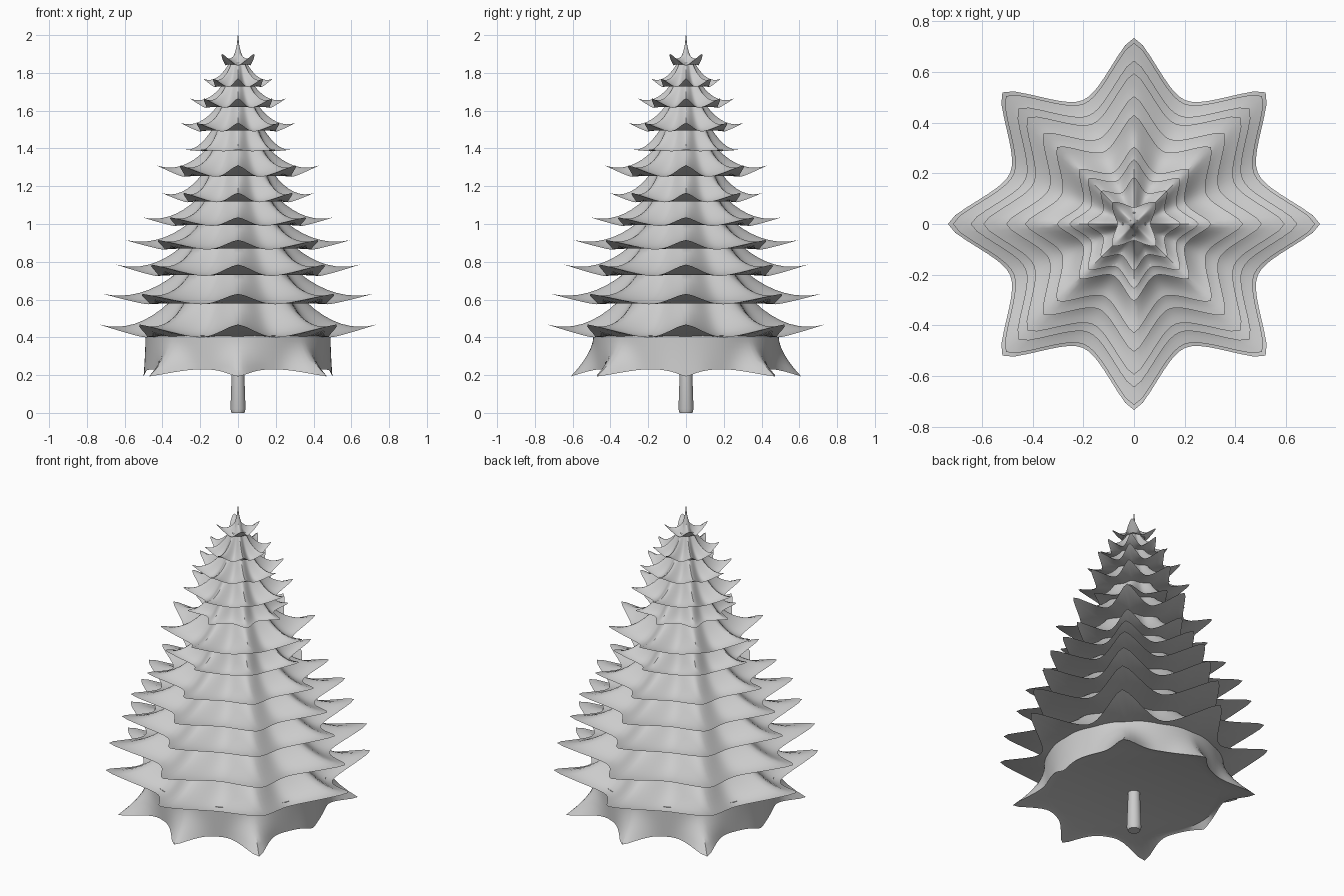
import bpy, bmesh, math

old = bpy.data.objects.get("Cube")
if old:
    bpy.data.objects.remove(old, do_unlink=True)

grey = bpy.data.materials.new("plain_grey")
grey.use_nodes = True
colour = (0.6, 0.6, 0.6, 1)
grey.diffuse_color = colour
grey.node_tree.nodes["Principled BSDF"].inputs["Base Color"].default_value = colour

SEGMENTS = 128
ANGLES = [2 * math.pi * i / SEGMENTS for i in range(SEGMENTS)]


def star(angle, points=8, offset=0.0, power=1.9, blunt=0.08):
    """1 at a slightly blunt star point, falling to 0 in the valley between."""
    step = 2 * math.pi / points
    d = abs((angle - offset + step / 2) % step - step / 2) / (step / 2)
    d = (math.hypot(d, blunt) - blunt) / (math.hypot(1, blunt) - blunt)
    return max(0.0, 1 - d) ** power


def ringed_object(name, rings):
    """Join rings of (radius, z) functions into a closed, smooth mesh."""
    bm = bmesh.new()
    loops = []
    for ring in rings:
        loop = []
        for a in ANGLES:
            r, z = ring(a)
            loop.append(bm.verts.new((r * math.cos(a), r * math.sin(a), z)))
        loops.append(loop)
    for top, low in zip(loops, loops[1:]):
        for i in range(SEGMENTS):
            j = (i + 1) % SEGMENTS
            bm.faces.new((top[i], low[i], low[j], top[j]))
    bm.faces.new(loops[0])
    bm.faces.new(loops[-1][::-1])
    bmesh.ops.recalc_face_normals(bm, faces=bm.faces)
    mesh = bpy.data.meshes.new(name)
    bm.to_mesh(mesh)
    bm.free()
    obj = bpy.data.objects.new(name, mesh)
    bpy.context.collection.objects.link(obj)
    mesh.materials.append(grey)
    bpy.ops.object.select_all(action="DESELECT")
    obj.select_set(True)
    bpy.context.view_layer.objects.active = obj
    bpy.ops.object.shade_smooth_by_angle(angle=math.radians(40))


def branch_tier(name, tip, low, lift, neck, top, points=8, offset=0.0, valley=0.72):
    """Star-shaped skirt: concave slope above, lifted tips, hollow underside."""
    def slope(t):
        def ring(a):
            w = star(a, points, offset)
            rim = tip * (valley + (1 - valley) * w)
            inner = neck * (0.94 + 0.06 * math.cos(points * (a - offset)))
            r = inner + (rim - inner) * t
            # steep near the neck, flat at the rim, curling up at the tips
            z = low + (top - low) * (1 - t) ** 2 + lift * w * t ** 1.5
            return r, z
        return ring

    def underside(a):
        w = star(a, points, offset)
        return tip * valley * (0.85 + 0.08 * w), low + 0.004

    rings = [slope(k / 8) for k in range(9)]
    ringed_object(name, rings + [underside, lambda a: (neck * 0.6, low + 0.01)])


def turned(name, profile):
    """Round part from a (radius, z) profile."""
    ringed_object(name, [lambda a, p=p: p for p in profile])


# Tiers from the bottom up: tip radius, rim height, tip lift, neck radius
TIERS = [
    (0.735, 0.40, 0.068, 0.36), (0.715, 0.575, 0.055, 0.325),
    (0.645, 0.725, 0.06, 0.30), (0.595, 0.865, 0.05, 0.26),
    (0.505, 0.99, 0.045, 0.22), (0.405, 1.115, 0.05, 0.19),
    (0.43, 1.25, 0.06, 0.165), (0.28, 1.385, 0.008, 0.135),
    (0.305, 1.49, 0.045, 0.105), (0.255, 1.615, 0.05, 0.08),
    (0.185, 1.725, 0.045, 0.045),
]
for n, (tip, low, lift, neck) in enumerate(TIERS):
    above = TIERS[n + 1][1] if n + 1 < len(TIERS) else 1.84
    branch_tier(f"branch_tier_{n + 1}", tip, low, lift, neck, above + 0.015)

# Crown with four upturned diagonal tips and a thin spike
branch_tier("crown", 0.12, 1.84, 0.06, 0.02, 1.90, 4, math.pi / 4, 0.55)
turned("top_spike", [(0.001, 2.0), (0.006, 1.95), (0.014, 1.915), (0.03, 1.87)])


# Base skirt: oval wall with small feet flaring out along y and the diagonals
def skirt(t):
    def ring(a):
        w = star(a, power=2.6)
        reach = 0.01 + 0.11 * math.sin(a) ** 2 + 0.11 * math.sin(2 * a) ** 2
        r = 0.49 + reach * w * t ** 2
        return r, 0.41 - 0.18 * t - 0.037 * w * t ** 2
    return ring


# The bottom is a flat recessed disc behind the feet
ringed_object("base_skirt", [skirt(k / 6) for k in range(7)]
              + [lambda a: (0.48, 0.235)])

# Trunk
turned("trunk", [(0.032, 0.25), (0.04, 0.02), (0.034, 0.0)])
